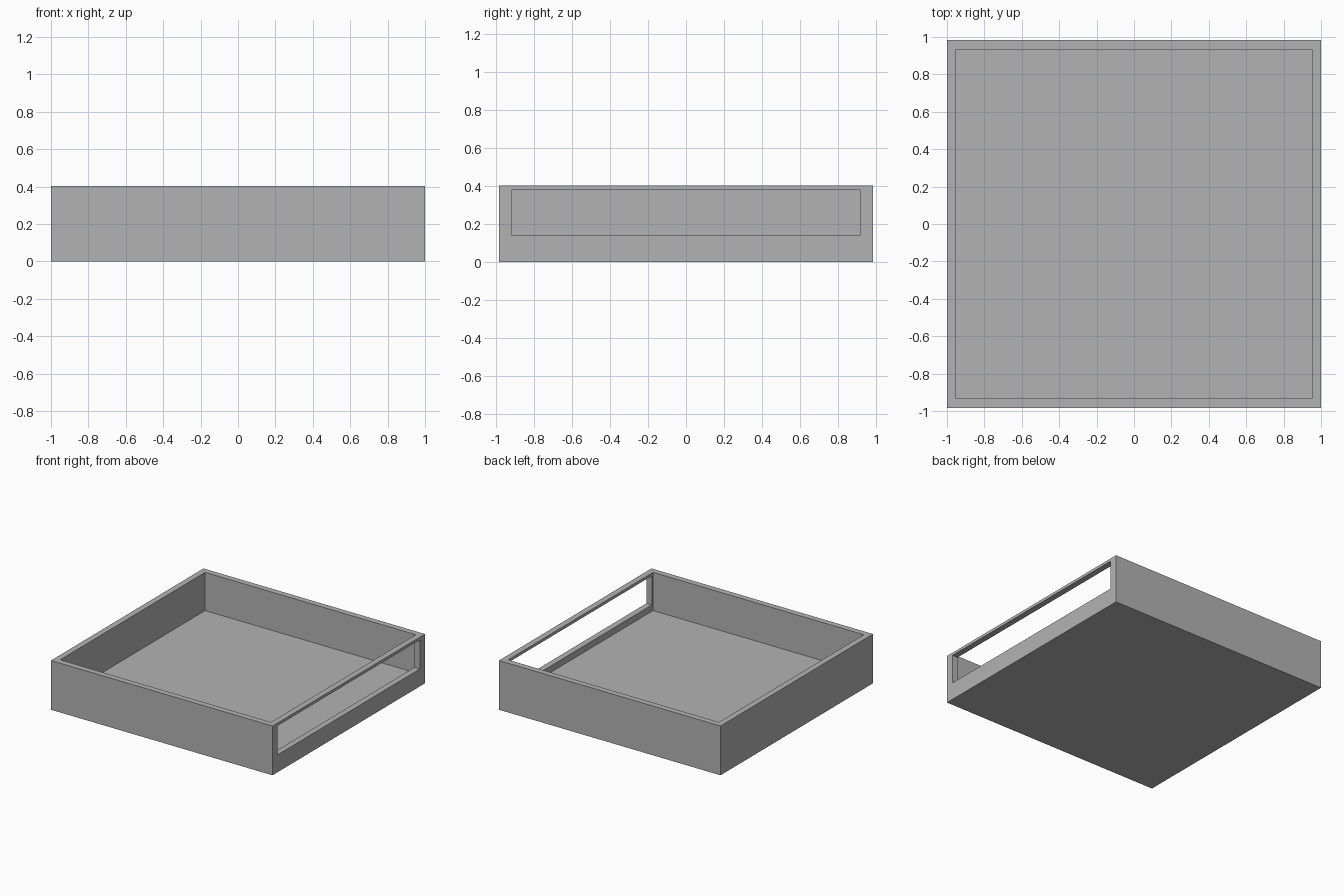
import bpy

old = bpy.data.objects.get("Cube")
if old:
    bpy.data.objects.remove(old, do_unlink=True)

HALF_X, HALF_Y, HEIGHT = 1.0, 0.983, 0.402
WALL, FLOOR = 0.049, 0.09
SLOT_HALF_Y, SLOT_LOW, SLOT_HIGH = 0.918, 0.142, 0.379

grey = bpy.data.materials.new("plain grey")
grey.use_nodes = True
colour = (0.45, 0.45, 0.45, 1)
grey.diffuse_color = colour
grey.node_tree.nodes["Principled BSDF"].inputs["Base Color"].default_value = colour


def box(name, low, high):
    """Axis-aligned box between two opposite corners."""
    bpy.ops.mesh.primitive_cube_add(size=1)
    obj = bpy.context.object
    obj.name = name
    for v in obj.data.vertices:
        v.co = [h if c > 0 else l for c, l, h in zip(v.co, low, high)]
    obj.data.materials.append(grey)
    return obj


def cut(target, cutter):
    """Subtract the cutter from the target, then discard it."""
    cutter.hide_render = True
    mod = target.modifiers.new("cut", 'BOOLEAN')
    mod.operation = 'DIFFERENCE'
    mod.solver = 'EXACT'
    mod.object = cutter
    bpy.context.view_layer.objects.active = target
    bpy.ops.object.modifier_apply(modifier=mod.name)
    bpy.data.objects.remove(cutter, do_unlink=True)


# Solid outer block of the tray
tray = box("tray", (-HALF_X, -HALF_Y, 0), (HALF_X, HALF_Y, HEIGHT))

# Open interior
cut(tray, box("cavity_cutter",
              (WALL - HALF_X, WALL - HALF_Y, FLOOR),
              (HALF_X - WALL, HALF_Y - WALL, HEIGHT + 0.2)))

# Long slot through the +x wall only
cut(tray, box("slot_cutter",
              (HALF_X - 2 * WALL, -SLOT_HALF_Y, SLOT_LOW),
              (HALF_X + WALL, SLOT_HALF_Y, SLOT_HIGH)))
